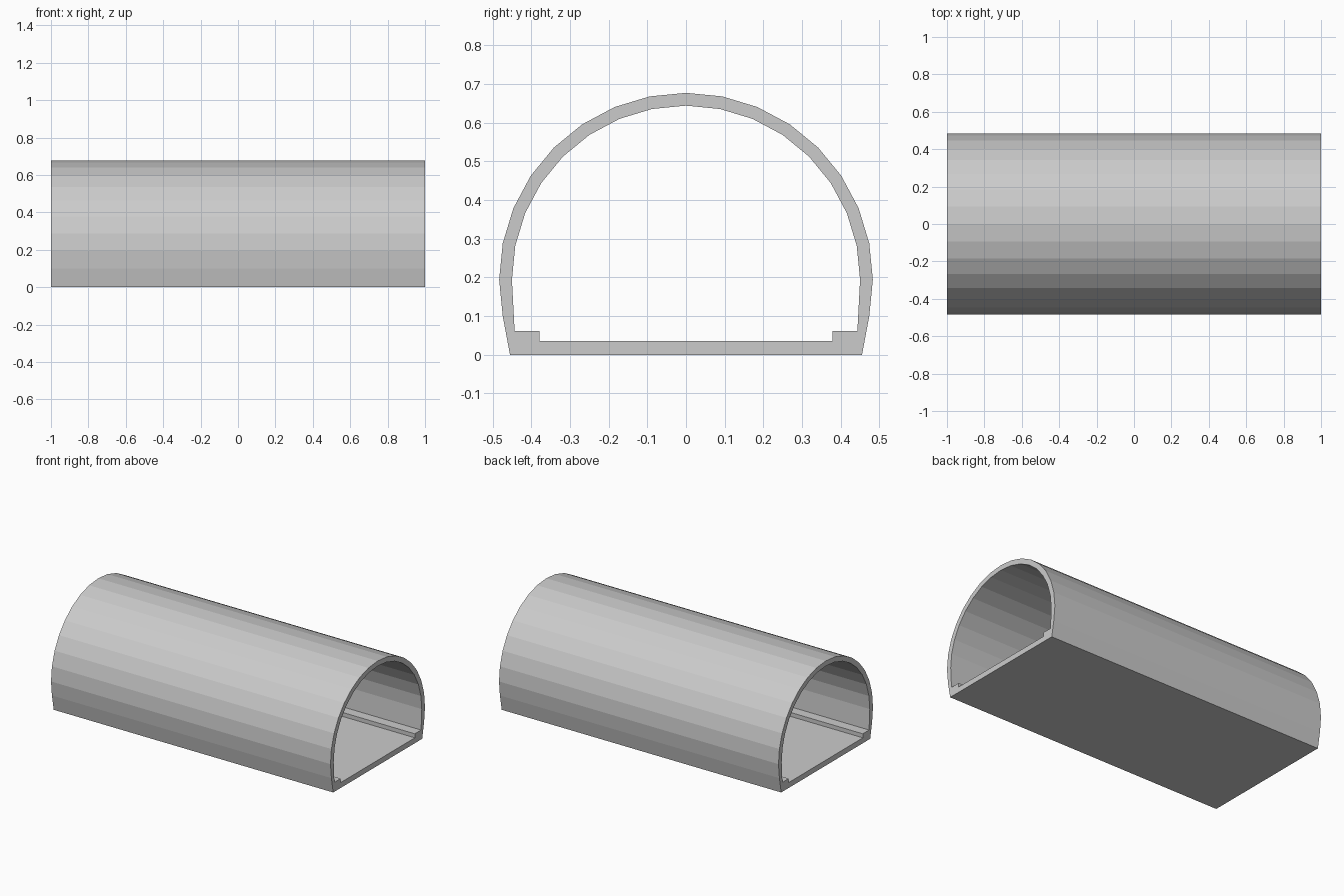
import bpy
import bmesh
from math import cos, sin, pi

default_cube = bpy.data.objects.get("Cube")
if default_cube:
    bpy.data.objects.remove(default_cube, do_unlink=True)

LENGTH = 2.0
CENTRE_Z = 0.194
STEP = pi / 16  # 32-sided arch


def arc(radius, first, last):
    """Arch points in the y-z plane, from the +y side over the crown to the -y side."""
    return [(radius * cos(i * STEP), CENTRE_Z + radius * sin(i * STEP))
            for i in range(first, last + 1)]


def mirrored(half):
    """Points on the +y side followed by their mirror images."""
    return half + [(-y, z) for y, z in reversed(half)]


# Outer outline: arch with a flat base
outer = arc(0.483, -1, 17) + [(-0.455, 0), (0.455, 0)]

# Bore outline: arch, ledge on each side, recessed floor
ledge = [(0.379, 0.035), (0.379, 0.061), (0.443, 0.061)]
bore = arc(0.45, 0, 16) + [(-y, z) for y, z in reversed(ledge)] + ledge

# Fill the ring between both outlines and extrude it along x
bm = bmesh.new()
edges = []
for outline in (outer, bore):
    verts = [bm.verts.new((-LENGTH / 2, y, z)) for y, z in outline]
    edges += [bm.edges.new((a, b)) for a, b in zip(verts, verts[1:] + verts[:1])]
bmesh.ops.triangle_fill(bm, edges=edges, use_beauty=True, use_dissolve=False)
result = bmesh.ops.extrude_face_region(bm, geom=bm.faces[:], use_keep_orig=True)
moved = [v for v in result["geom"] if isinstance(v, bmesh.types.BMVert)]
bmesh.ops.translate(bm, verts=moved, vec=(LENGTH, 0, 0))
bmesh.ops.recalc_face_normals(bm, faces=bm.faces[:])

mesh = bpy.data.meshes.new("tunnel_segment")
bm.to_mesh(mesh)
bm.free()
tunnel = bpy.data.objects.new("tunnel_segment", mesh)
bpy.context.collection.objects.link(tunnel)

# Plain grey material
grey = bpy.data.materials.new("light_grey")
grey.use_nodes = True
colour = (0.6, 0.6, 0.6, 1)
grey.diffuse_color = colour
grey.node_tree.nodes["Principled BSDF"].inputs["Base Color"].default_value = colour
mesh.materials.append(grey)
